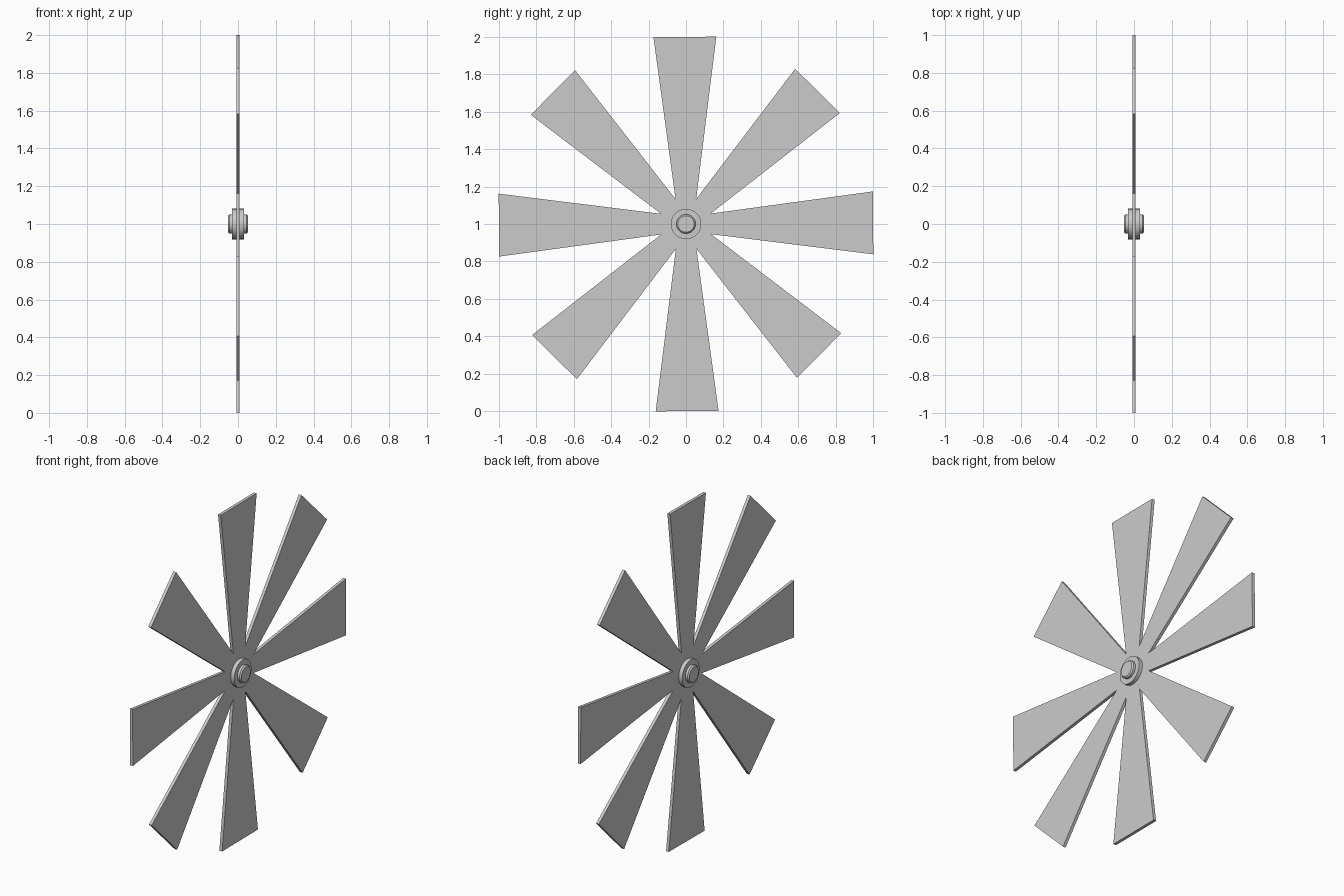
import bpy, bmesh, math
from mathutils import Matrix

cube = bpy.data.objects.get("Cube")
if cube:
    bpy.data.objects.remove(cube, do_unlink=True)

grey = bpy.data.materials.new("light grey")
grey.use_nodes = True
grey.diffuse_color = (0.6, 0.6, 0.6, 1)
grey.node_tree.nodes["Principled BSDF"].inputs["Base Color"].default_value = (0.6, 0.6, 0.6, 1)

BLADES = 8
TILT = 0.006          # slight turn of the whole wheel
THICK = 0.018


def add_object(name, bm):
    bmesh.ops.recalc_face_normals(bm, faces=bm.faces[:])
    mesh = bpy.data.meshes.new(name)
    bm.to_mesh(mesh)
    bm.free()
    mesh.materials.append(grey)
    obj = bpy.data.objects.new(name, mesh)
    bpy.context.collection.objects.link(obj)
    obj.location.z = 1
    return obj


# Wheel of flared blades, one flat outline extruded along x
bm = bmesh.new()
root = 0.144
half_step = math.pi / BLADES
outline = []
for i in range(BLADES):
    a = TILT + i * 2 * half_step
    c, s = math.cos(a), math.sin(a)
    for r, w in ((1.0, -0.168), (1.0, 0.168),
                 (root * math.cos(half_step), root * math.sin(half_step))):
        outline.append(bm.verts.new((-THICK / 2, r * c - w * s, r * s + w * c)))
face = bm.faces.new(outline)
side = bmesh.ops.extrude_face_region(bm, geom=[face])
bmesh.ops.translate(bm, vec=(THICK, 0, 0),
                    verts=[v for v in side["geom"] if isinstance(v, bmesh.types.BMVert)])
add_object("blade_wheel", bm)


# Hub: flange and stub shaft, lathed about the x axis
bm = bmesh.new()
half = [(0.0, 0.053), (0.044, 0.053), (0.051, 0.046), (0.051, 0.032), (0.081, 0.032)]
profile = half + [(r, -x) for r, x in reversed(half)]
verts = [bm.verts.new((x, r, 0)) for r, x in profile]
edges = [bm.edges.new(pair) for pair in zip(verts, verts[1:])]
bmesh.ops.spin(bm, geom=verts + edges, cent=(0, 0, 0), axis=(1, 0, 0),
               angle=2 * math.pi, steps=48, use_duplicate=False)
bmesh.ops.remove_doubles(bm, verts=bm.verts[:], dist=0.0005)
hub = add_object("hub", bm)
bpy.ops.object.select_all(action="DESELECT")
hub.select_set(True)
bpy.context.view_layer.objects.active = hub
bpy.ops.object.shade_smooth_by_angle(angle=math.radians(30))
